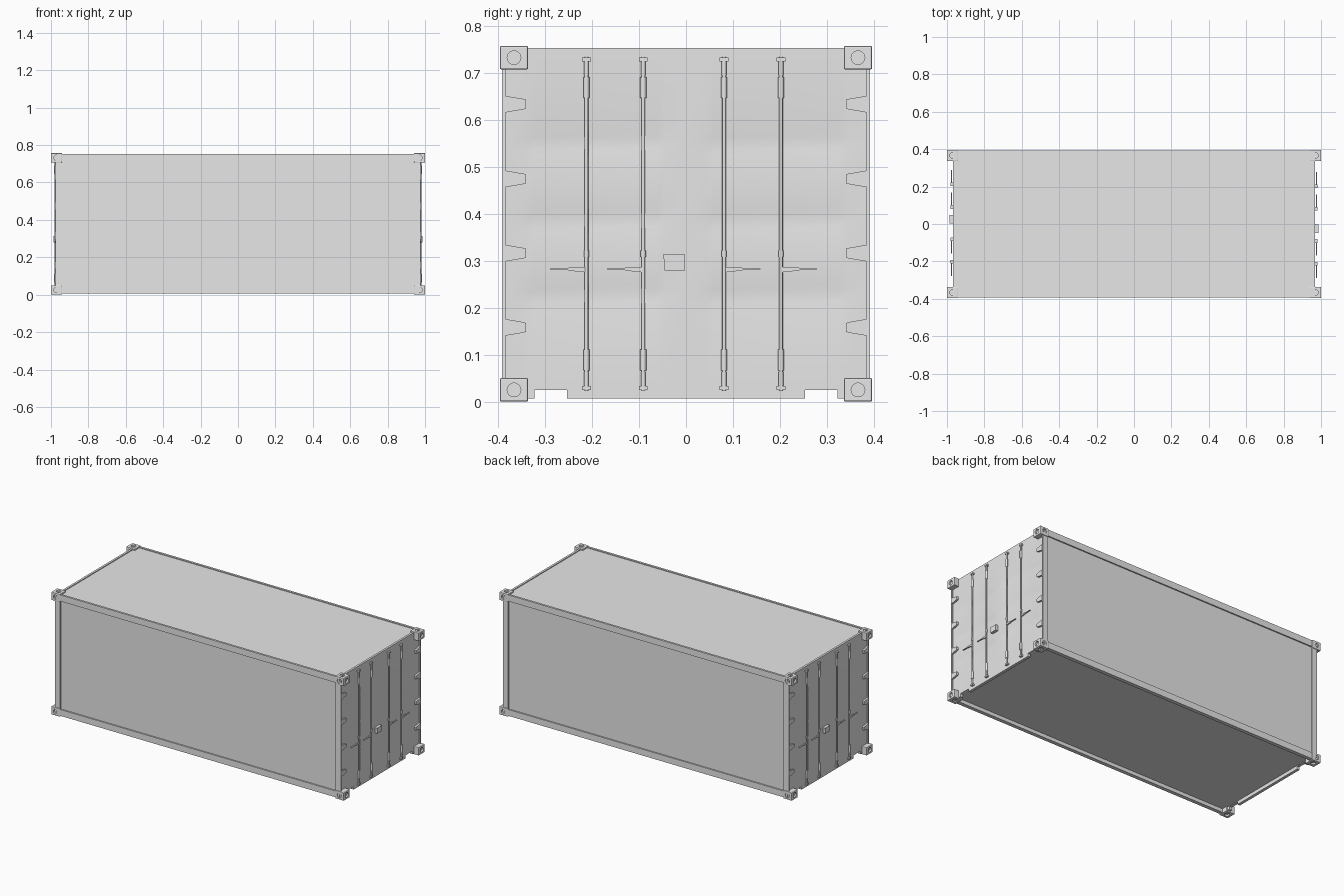
import bpy, bmesh, math
from mathutils import Matrix, Vector

cube = bpy.data.objects.get("Cube")
if cube:
    bpy.data.objects.remove(cube, do_unlink=True)

GREY = (0.8, 0.8, 0.8, 1)
mat = bpy.data.materials.new("container grey")
mat.use_nodes = True
mat.diffuse_color = GREY
mat.node_tree.nodes["Principled BSDF"].inputs["Base Color"].default_value = GREY

END_X = 0.968    # outer face of the doors
MID_Z = 0.3785   # half of the total height


def finish(name, bm, smooth=False):
    """Turn a bmesh into a named object."""
    bmesh.ops.recalc_face_normals(bm, faces=bm.faces)
    me = bpy.data.meshes.new(name)
    bm.to_mesh(me)
    bm.free()
    me.materials.append(mat)
    ob = bpy.data.objects.new(name, me)
    bpy.context.collection.objects.link(ob)
    if smooth:
        bpy.ops.object.select_all(action="DESELECT")
        ob.select_set(True)
        bpy.context.view_layer.objects.active = ob
        bpy.ops.object.shade_smooth_by_angle(angle=math.radians(40))
    return ob


def add_box(bm, x, y, z):
    """Add a box given (low, high) along each axis."""
    size = [b - a for a, b in (x, y, z)]
    mid = [(a + b) / 2 for a, b in (x, y, z)]
    bmesh.ops.create_cube(bm, size=1, matrix=Matrix.Translation(mid) @ Matrix.Diagonal((*size, 1)))


def add_cylinder(bm, centre, radius, length, axis="Z", sides=16):
    turn = {"Z": Matrix(), "X": Matrix.Rotation(math.pi / 2, 4, "Y"),
            "Y": Matrix.Rotation(math.pi / 2, 4, "X")}[axis]
    bmesh.ops.create_cone(bm, cap_ends=True, segments=sides, radius1=radius, radius2=radius,
                          depth=length, matrix=Matrix.Translation(centre) @ turn)


def add_prism(bm, outline, x0, x1):
    """Extrude a (y, z) outline along x."""
    face = bm.faces.new([bm.verts.new((x0, y, z)) for y, z in outline])
    top = bmesh.ops.extrude_face_region(bm, geom=[face])["geom"]
    bmesh.ops.translate(bm, vec=(x1 - x0, 0, 0),
                        verts=[v for v in top if isinstance(v, bmesh.types.BMVert)])


def mirror(ob, x=False, y=False, z=False):
    mod = ob.modifiers.new("mirror", "MIRROR")
    mod.use_axis = (x, y, z)
    mod.use_mirror_merge = False


def both_ends(ob):
    """Repeat an end part at the opposite end, turned half round."""
    twin = ob.copy()
    ob.name, twin.name = "left_" + ob.name, "right_" + ob.name
    twin.rotation_euler.z = math.pi
    bpy.context.collection.objects.link(twin)


# Body: side walls, roof and floor
bm = bmesh.new()
add_box(bm, (-0.96, 0.96), (-0.385, 0.385), (0.028, 0.748))
finish("body", bm)

# Long rails and corner posts
bm = bmesh.new()
add_box(bm, (-0.968, 0.968), (0.386, 0.393), (0.714, 0.753))
add_box(bm, (-0.968, 0.968), (0.38, 0.3865), (0.714, 0.753))
mirror(finish("top_side_rail", bm), y=True)

bm = bmesh.new()
add_box(bm, (-0.968, 0.968), (0.37, 0.393), (0.006, 0.045))
mirror(finish("bottom_side_rail", bm), y=True)

bm = bmesh.new()
add_box(bm, (0.942, 0.977), (0.384, 0.392), (0.03, 0.73))
mirror(finish("corner_post", bm), x=True, y=True)

# Corner castings with a round hole in each outer face
bm = bmesh.new()
add_box(bm, (0.941, 1.0), (0.336, 0.396), (MID_Z - 0.05, MID_Z))
bmesh.ops.bevel(bm, geom=bm.edges[:], offset=0.003, segments=2, affect="EDGES", profile=0.5)
casting = finish("corner_casting", bm)
casting.location.z = MID_Z
for axis, centre in (("X", (1.0, 0.366, MID_Z - 0.025)), ("Y", (0.97, 0.396, MID_Z - 0.025)),
                     ("Z", (0.97, 0.366, MID_Z))):
    bm = bmesh.new()
    add_cylinder(bm, centre, 0.0145, 0.02, axis, 24)
    cutter = finish("hole_cutter", bm)
    cutter.location.z = MID_Z
    cutter.hide_render = True
    mod = casting.modifiers.new("hole", "BOOLEAN")
    mod.operation, mod.solver, mod.object = "DIFFERENCE", "EXACT", cutter
    bpy.context.view_layer.objects.active = casting
    bpy.ops.object.modifier_apply(modifier=mod.name)
    bpy.data.objects.remove(cutter, do_unlink=True)
mirror(casting, x=True, y=True, z=True)

# Door panel with shallow horizontal grooves on both leaves
bm = bmesh.new()
half = [0.0, 0.045, 0.06, 0.325, 0.345, 0.3845]
ys = [-y for y in reversed(half[1:])] + half
zs = [0.026]
for groove in (0.225, 0.385, 0.55):
    zs += [groove + d for d in (-0.03, -0.012, 0.012, 0.03)]
zs.append(0.738)
rows = []
for i, z in enumerate(zs):
    sunk = 0 < i < len(zs) - 1 and i % 4 in (2, 3)
    rows.append([bm.verts.new((END_X - (0.003 if sunk and 0.05 < abs(y) < 0.33 else 0), y, z))
                 for y in ys])
for low, high in zip(rows, rows[1:]):
    for j in range(len(ys) - 1):
        bm.faces.new((low[j], low[j + 1], high[j + 1], high[j]))
door = finish("door_panel", bm, True)
if door.data.polygons[0].normal.x < 0:
    door.data.flip_normals()
both_ends(door)

# Header above the doors and notched sill below them
bm = bmesh.new()
add_box(bm, (0.955, END_X), (-0.385, 0.385), (0.736, 0.753))
both_ends(finish("door_header", bm))

bm = bmesh.new()
add_box(bm, (0.95, END_X), (-0.253, 0.253), (0.007, 0.028))
for s in (-1, 1):
    add_box(bm, (0.95, END_X), sorted((s * 0.322, s * 0.385)), (0.007, 0.028))
add_box(bm, (0.95, END_X - 0.0005), (-0.385, 0.385), (0.025, 0.03))
both_ends(finish("door_sill", bm))

# Tapered hinges along the outer edges of the doors
bm = bmesh.new()
for s in (-1, 1):
    for z in (0.158, 0.316, 0.474, 0.633):
        add_prism(bm, [(s * 0.386, z - 0.018), (s * 0.386, z + 0.018), (s * 0.345, z + 0.011),
                       (s * 0.34, z + 0.009), (s * 0.34, z - 0.009), (s * 0.345, z - 0.011)],
                  END_X - 0.004, 0.979)
both_ends(finish("door_hinges", bm))

# Locking rods with end cams, guide brackets and a collar
RODS = (-0.212, -0.091, 0.081, 0.202)
ROD_X = 0.976
bm = bmesh.new()
for y in RODS:
    add_cylinder(bm, (ROD_X, y, MID_Z), 0.004, 0.71)
    add_cylinder(bm, (ROD_X, y, 0.315), 0.0055, 0.014)
    for s in (-1, 1):
        add_cylinder(bm, (ROD_X, y, MID_Z + s * 0.29), 0.0065, 0.044)
        add_cylinder(bm, (ROD_X, y, MID_Z + s * 0.33), 0.005, 0.03)
        add_box(bm, (END_X - 0.002, ROD_X + 0.005), (y - 0.0095, y + 0.0095),
                sorted((MID_Z + s * 0.345, MID_Z + s * 0.354)))
both_ends(finish("locking_rods", bm, True))

# Slim door handles pointing outwards from the rods
bm = bmesh.new()
for y in RODS:
    s = -1 if y < 0 else 1
    add_prism(bm, [(y, 0.287), (y + s * 0.03, 0.287), (y + s * 0.042, 0.284), (y + s * 0.077, 0.283),
                   (y + s * 0.077, 0.281), (y + s * 0.042, 0.28), (y + s * 0.015, 0.276), (y, 0.275)],
              0.972, 0.979)
both_ends(finish("door_handles", bm))

# Lock box between the doors
bm = bmesh.new()
add_prism(bm, [(-0.046, 0.279), (-0.002, 0.279), (-0.002, 0.313), (-0.049, 0.313), (-0.046, 0.296)],
          END_X - 0.002, 0.986)
both_ends(finish("lock_box", bm))
